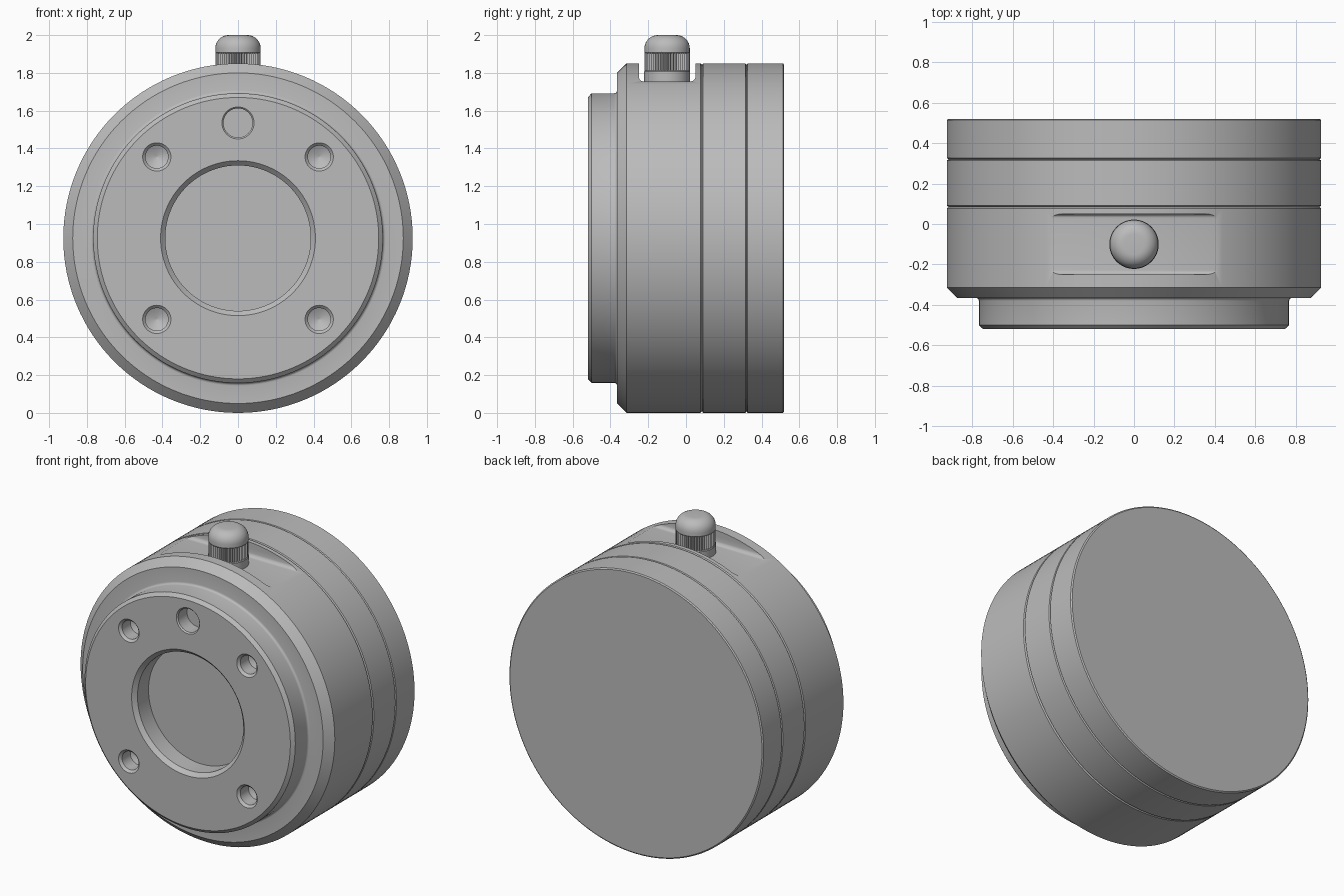
import bpy, bmesh, math
from mathutils import Matrix, Vector

if "Cube" in bpy.data.objects:
    bpy.data.objects.remove(bpy.data.objects["Cube"])

AXIS_Z = 0.925      # height of the body axis
R = 0.925           # body radius
TOP = 1.755         # floor of the slot on top
KNOB_Y = -0.1

grey = bpy.data.materials.new("machined_grey")
grey.use_nodes = True
colour = (0.5, 0.5, 0.5, 1)
grey.diffuse_color = colour
grey.node_tree.nodes["Principled BSDF"].inputs["Base Color"].default_value = colour


def finish(name, bm, matrix=Matrix()):
    bmesh.ops.transform(bm, matrix=matrix, verts=bm.verts)
    bmesh.ops.recalc_face_normals(bm, faces=bm.faces)
    mesh = bpy.data.meshes.new(name)
    bm.to_mesh(mesh)
    bm.free()
    mesh.materials.append(grey)
    obj = bpy.data.objects.new(name, mesh)
    bpy.context.collection.objects.link(obj)
    return obj


def lathe(name, profile, matrix, steps=128, tooth=0.0):
    """Revolve (radius, height) points about z; tooth cuts every second column."""
    bm = bmesh.new()
    rings = []
    for r, h in profile:
        ring = []
        for i in range(steps):
            a = 2 * math.pi * i / steps
            rr = r - tooth * (i % 2)
            ring.append(bm.verts.new((rr * math.cos(a), rr * math.sin(a), h)))
        rings.append(ring)
    for low, high in zip(rings, rings[1:]):
        for i in range(steps):
            j = (i + 1) % steps
            bm.faces.new((low[i], low[j], high[j], high[i]))
    bm.faces.new(rings[0])
    bm.faces.new(rings[-1])
    return finish(name, bm, matrix)


def along_y(x=0.0, z=AXIS_Z):
    """Place a lathe with its axis pointing to the back (+y)."""
    return Matrix.Translation((x, 0, z)) @ Matrix.Rotation(-math.pi / 2, 4, 'X')


def arc(cx, cy, r, start, end, n=6):
    angles = [math.radians(start + (end - start) * i / n) for i in range(n + 1)]
    return [(cx + r * math.cos(a), cy + r * math.sin(a)) for a in angles]


def cut(obj, cutter):
    mod = obj.modifiers.new("cut", 'BOOLEAN')
    mod.operation = 'DIFFERENCE'
    mod.solver = 'EXACT'
    mod.object = cutter
    bpy.context.view_layer.objects.active = obj
    bpy.ops.object.modifier_apply(modifier=mod.name)
    bpy.data.objects.remove(cutter)


# Front housing: bore, raised hub, chamfered shoulder
front = -0.52
housing = lathe("front_housing", [
    (0.385, front + 0.14), (0.385, front + 0.025), (0.41, front),
    (0.745, front), (0.767, -0.5),
    *arc(0.782, -0.38, 0.015, 180, 90, 4),
    (0.875, -0.365), (R, -0.315), (R, 0.077), (R - 0.008, 0.085),
], along_y())

# Middle and back rings, with fine grooves at the joints
for name, y0, y1 in (("middle_ring", 0.085, 0.32), ("back_cover", 0.32, 0.52)):
    lathe(name, [(R - 0.008, y0), (R, y0 + 0.006),
                 (R, y1 - 0.006), (R - 0.008, y1)], along_y())

# Four conical-bottomed screw holes
for sx in (-1, 1):
    for sz in (-1, 1):
        cut(housing, lathe("hole_cutter", [
            (0.09, front - 0.015), (0.06, front + 0.015),
            (0.06, front + 0.1), (0.002, front + 0.13),
        ], along_y(sx * 0.43, AXIS_Z + sz * 0.43), 40))

# Flat-bottomed pin hole near the top of the hub
cut(housing, lathe("pin_cutter", [
    (0.095, front - 0.01), (0.077, front + 0.008), (0.077, front + 0.1),
], along_y(0, 1.535), 40))

# Slot across the top with rounded floor corners
bm = bmesh.new()
bmesh.ops.create_cube(bm, size=1)
bmesh.ops.scale(bm, vec=(1.2, 0.3, 0.4), verts=bm.verts)
floor_edges = [e for e in bm.edges
               if all(v.co.z < 0 for v in e.verts)
               and abs(e.verts[0].co.x - e.verts[1].co.x) > 1]
bmesh.ops.bevel(bm, geom=floor_edges, offset=0.025, segments=5,
                profile=0.5, affect='EDGES')
cut(housing, finish("slot_cutter", bm,
                    Matrix.Translation((0, KNOB_Y, TOP + 0.2))))

# Knob: plain foot, ribbed grip and rounded cap
knob = Matrix.Translation(Vector((0, KNOB_Y, 0)))
lathe("knob_foot", [(0.122, TOP - 0.03), (0.122, 1.807), (0.118, 1.812)],
      knob, 64)
grip = lathe("knob_grip", [(0.12, 1.8), (0.12, 1.91)], knob, 96, 0.01)
lathe("knob_cap", [(0.115, 1.903), (0.12, 1.908),
                   *arc(0.05, 1.93, 0.07, 0, 90, 8)], knob, 64)

# Smooth shading with sharp edges kept
for obj in bpy.context.scene.objects:
    obj.select_set(obj.type == 'MESH' and obj != grip)
bpy.context.view_layer.objects.active = housing
bpy.ops.object.shade_smooth_by_angle(angle=math.radians(30))
